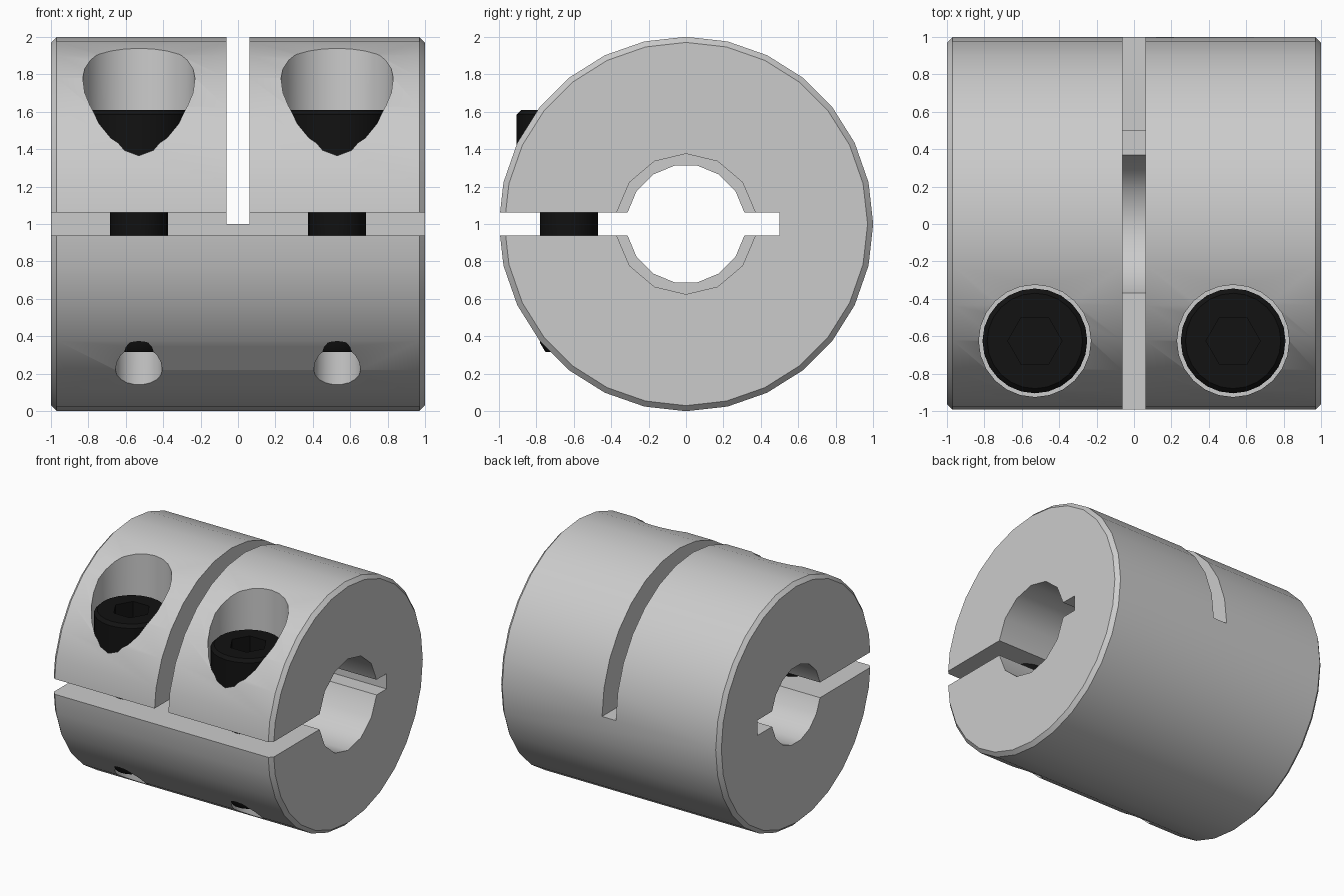
import bpy, bmesh
from math import sin, cos, pi, asin

if "Cube" in bpy.data.objects:
    bpy.data.objects.remove(bpy.data.objects["Cube"])

black = bpy.data.materials.new("black_steel")
black.diffuse_color = (0.006, 0.006, 0.006, 1)
black.use_nodes = True
black.node_tree.nodes["Principled BSDF"].inputs["Base Color"].default_value = black.diffuse_color


def loft(name, rings):
    """Solid through a stack of equal-length point rings, capped at both ends."""
    bm = bmesh.new()
    vr = [[bm.verts.new(p) for p in r] for r in rings]
    n = len(rings[0])
    for a, b in zip(vr, vr[1:]):
        for i in range(n):
            j = (i + 1) % n
            bm.faces.new((a[i], a[j], b[j], b[i]))
    bm.faces.new(vr[0][::-1])
    bm.faces.new(vr[-1])
    bmesh.ops.recalc_face_normals(bm, faces=bm.faces)
    me = bpy.data.meshes.new(name)
    bm.to_mesh(me)
    bm.free()
    ob = bpy.data.objects.new(name, me)
    bpy.context.collection.objects.link(ob)
    return ob


def ring_z(x, y, z, r, n):
    return [(x + r * cos(2 * pi * i / n), y + r * sin(2 * pi * i / n), z) for i in range(n)]


def ring_x(x, r, n):
    return [(x, r * cos(2 * pi * i / n), 1 + r * sin(2 * pi * i / n)) for i in range(n)]


def box(x0, x1, y0, y1, z0, z1):
    return loft("cutter", [[(x0, y0, z), (x1, y0, z), (x1, y1, z), (x0, y1, z)] for z in (z0, z1)])


def activate(ob):
    bpy.ops.object.select_all(action='DESELECT')
    ob.select_set(True)
    bpy.context.view_layer.objects.active = ob


def cut(ob, cutter):
    cutter.hide_render = True
    m = ob.modifiers.new("cut", 'BOOLEAN')
    m.operation, m.solver, m.object = 'DIFFERENCE', 'EXACT', cutter
    activate(ob)
    bpy.ops.object.modifier_apply(modifier=m.name)
    bpy.data.objects.remove(cutter, do_unlink=True)


def smooth(ob):
    activate(ob)
    bpy.ops.object.shade_smooth_by_angle(angle=0.55)


H = 0.0625  # half width of all slots
SX, SY = 0.53, -0.625  # screw position


def bore(r, n, x0, x1):
    """Bore cutter whose arcs run from slot edge to slot edge in n steps."""
    a = asin(H / r)
    ang = [a + (pi - 2 * a) * i / n for i in range(n + 1)]
    ang += [t + pi for t in ang]
    return loft("cutter", [[(x, r * cos(t), 1 + r * sin(t)) for t in ang] for x in (x0, x1)])


# Clamp body: chamfered cylinder with stepped bore and slots
body = loft("coupling_body", [ring_x(x, r, 28) for x, r in
                              ((-1, 0.97), (-0.97, 1), (0.97, 1), (1, 0.97))])
cut(body, bore(0.3175, 7, -1.1, 0))
cut(body, bore(0.375, 6, -H, 1.1))
cut(body, box(-1.1, 1.1, -1.1, 0.5, 1 - H, 1 + H))
cut(body, box(-H, H, -1.1, 1.1, 1, 2.1))

# Counterbores and through holes for the screws
for s in (-1, 1):
    cut(body, loft("cutter", [ring_z(s * SX, SY, z, 0.3, 24) for z in (1.3, 2.1)]))
    cut(body, loft("cutter", [ring_z(s * SX, SY, z, 0.125, 18) for z in (-0.1, 1.5)]))
smooth(body)

# Socket head clamp screws
profile = ((0.315, 0.125), (0.365, 0.155), (1.3, 0.155), (1.3, 0.28), (1.585, 0.28), (1.61, 0.255))
for s, side in ((-1, "left"), (1, "right")):
    screw = loft(side + "_clamp_screw", [ring_z(s * SX, SY, z, r, 24) for z, r in profile])
    cut(screw, loft("cutter", [ring_z(s * SX, SY, z, 0.145, 6) for z in (1.45, 1.7)]))
    screw.data.materials.clear()
    screw.data.materials.append(black)
    smooth(screw)
